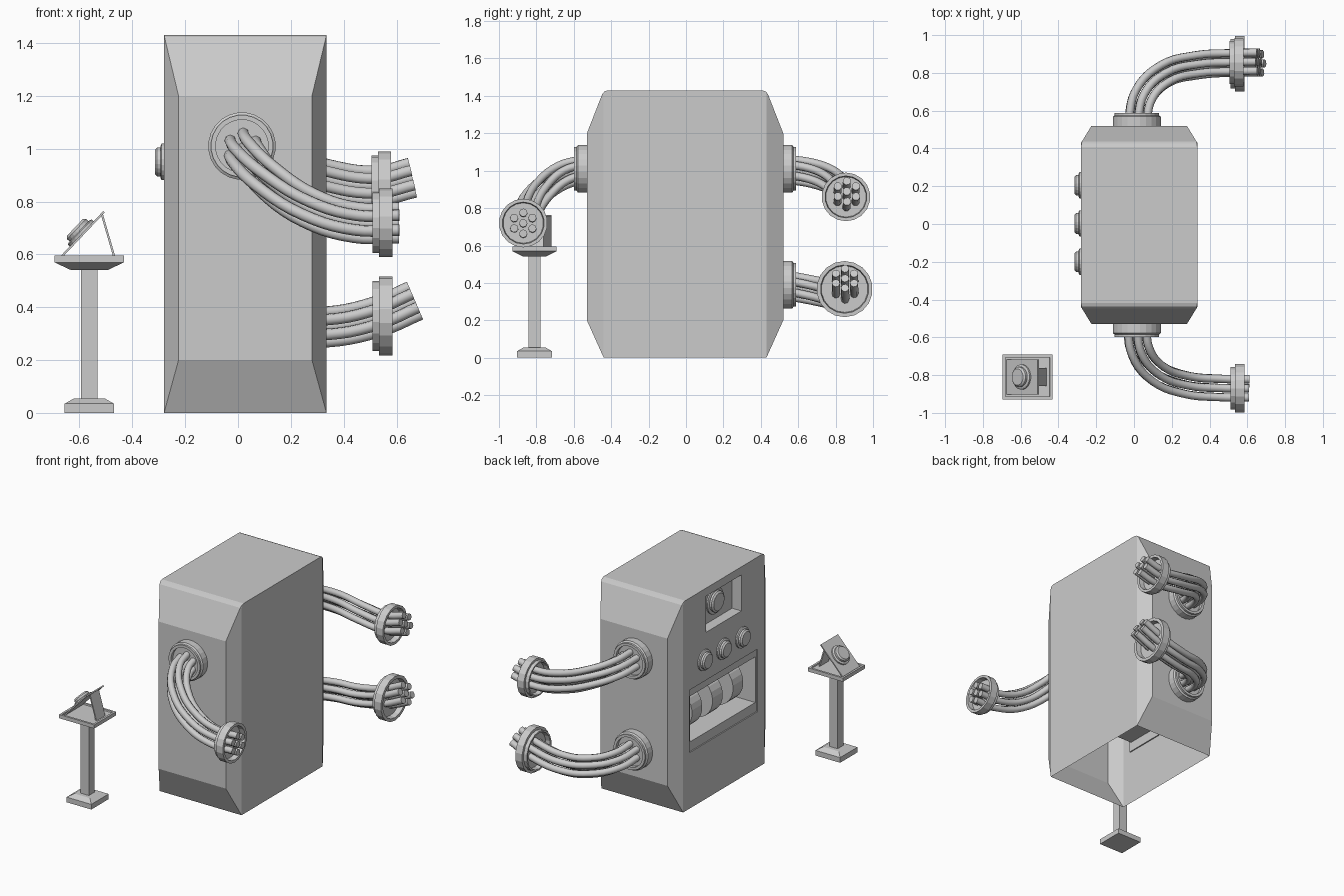
import bpy, bmesh, math
from mathutils import Vector

if "Cube" in bpy.data.objects:
    bpy.data.objects.remove(bpy.data.objects["Cube"])


def finish(name, bm):
    bmesh.ops.recalc_face_normals(bm, faces=bm.faces)
    me = bpy.data.meshes.new(name)
    bm.to_mesh(me)
    bm.free()
    ob = bpy.data.objects.new(name, me)
    bpy.context.collection.objects.link(ob)
    return ob


def loft(rings):
    """Skin a list of equal-length point rings and cap both ends."""
    bm = bmesh.new()
    vs = [[bm.verts.new(p) for p in r] for r in rings]
    n = len(vs[0])
    for a, b in zip(vs, vs[1:]):
        for i in range(n):
            j = (i + 1) % n
            bm.faces.new((a[i], a[j], b[j], b[i]))
    bm.faces.new(vs[0])
    bm.faces.new(vs[-1])
    return bm


def lathe(name, profile, loc, axis, sides=16):
    """Turn (radius, height) pairs about an axis."""
    q = Vector(axis).to_track_quat('Z', 'Y')
    rings = []
    for r, h in profile:
        rings.append([Vector(loc) + q @ Vector((r * math.cos(t), r * math.sin(t), h))
                      for t in (2 * math.pi * (i + .5) / sides for i in range(sides))])
    return finish(name, loft(rings))


def stack(name, cx, cy, levels):
    """Square-section loft from (z, half x, half y) levels."""
    return finish(name, loft([[(cx - a, cy - b, z), (cx + a, cy - b, z),
                               (cx + a, cy + b, z), (cx - a, cy + b, z)] for z, a, b in levels]))


def box(name, x0, x1, y0, y1, z0, z1):
    return stack(name, (x0 + x1) / 2, (y0 + y1) / 2,
                 [(z, (x1 - x0) / 2, (y1 - y0) / 2) for z in (z0, z1)])


def button(name, loc, axis, s=1.0):
    prof = [(.07, -.004), (.07, .009), (.062, .013), (.056, .013), (.056, .026), (.046, .035)]
    return lathe(name, [(r * s, h) for r, h in prof], loc, axis, 20)


# cabinet: box with chamfered front and back
def rect(y, x0, x1, z0, z1):
    return [(x0, y, z0), (x1, y, z0), (x1, y, z1), (x0, y, z1)]


bm = loft([rect(-.53, -.225, .28, .2, 1.2), rect(-.44, -.28, .335, 0, 1.43),
           rect(.43, -.28, .335, 0, 1.43), rect(.52, -.225, .28, .2, 1.2)])
top = [e for e in bm.edges if all(v.co.z > 1.42 for v in e.verts)
       and abs(e.verts[0].co.y - e.verts[1].co.y) < .01]
bmesh.ops.bevel(bm, geom=top, offset=.022, segments=2, profile=.5, affect='EDGES')
cabinet = finish("cabinet", bm)

# window recesses in the left face
cutters = [box("screen_cutter", -.4, -.21, -.195, .185, 1.13, 1.375),
           box("reel_frame_cutter", -.4, -.272, -.37, .36, .38, .805),
           box("reel_bay_cutter", -.4, .08, -.355, .345, .445, .755)]
for c in cutters:
    c.hide_render = True
    m = cabinet.modifiers.new(c.name, 'BOOLEAN')
    m.operation, m.solver, m.object = 'DIFFERENCE', 'EXACT', c
dg = bpy.context.evaluated_depsgraph_get()
me = bpy.data.meshes.new_from_object(cabinet.evaluated_get(dg))
cabinet.modifiers.clear()
cabinet.data = me
for c in cutters:
    bpy.data.objects.remove(c)

# open underside
bm = bmesh.new()
bm.from_mesh(me)
under = [f for f in bm.faces if all(v.co.z < .001 for v in f.verts)]
bmesh.ops.delete(bm, geom=under, context='FACES')
bm.to_mesh(me)
bm.free()

# screen knob, push buttons and reels
button("screen_knob", (-.21, -.005, 1.255), (-1, 0, 0), 1.25)
for i, y in enumerate((-.2, .003, .205)):
    button(f"push_button_{i + 1}", (-.28, y, .95), (-1, 0, 0))
    lathe(f"reel_{i + 1}", [(.145, -.055), (.145, .055)],
          (-.09, (i - 1) * .22 - .005, .6), (0, 1, 0), 24)
lathe("reel_axle", [(.02, -.35), (.02, .35)], (-.09, -.005, .6), (0, 1, 0), 10)


# hose bundles: wall socket, seven hoses, end collar
def bundle(name, path, ring, ring_r):
    pts = [Vector(p) for p in path]
    side = 1 if pts[1].y > pts[0].y else -1
    lathe(name + "_socket", [(.128, -.01), (.128, .048), (.118, .055), (.118, .068),
                             (.1, .068), (.1, .045)], pts[0], (0, side, 0), 24)
    s = ring_r / .13
    lathe(name + "_collar", [(r * s, h) for r, h in
          [(.1, .03), (.105, 0), (.115, 0), (.115, .024), (.13, .024), (.13, .075),
           (.112, .075), (.108, .04)]], ring, (1, 0, 0), 18)
    cu = bpy.data.curves.new(name + "_hoses", 'CURVE')
    cu.dimensions = '3D'
    cu.bevel_depth, cu.bevel_resolution = .022, 2
    cu.use_fill_caps, cu.resolution_u = True, 5
    offs = [(0, 0)] + [(.056 * math.cos(a), .056 * math.sin(a))
                       for a in (math.radians(30 + 60 * k) for k in range(6))]
    for u, v in offs:
        sp = cu.splines.new('BEZIER')
        sp.bezier_points.add(len(pts) - 1)
        for i, p in enumerate(pts):
            t = (pts[min(i + 1, len(pts) - 1)] - pts[max(i - 1, 0)]).normalized()
            right = t.cross(Vector((0, 0, 1))).normalized()
            b = sp.bezier_points[i]
            b.co = p + right * u + right.cross(t) * v
            b.handle_left_type = b.handle_right_type = 'AUTO'
        sp.use_smooth = True
    ob = bpy.data.objects.new(name + "_hoses", cu)
    bpy.context.collection.objects.link(ob)


bundle("front_hose", [(.015, -.53, 1.01), (.03, -.66, .975), (.11, -.78, .885),
                      (.27, -.85, .775), (.45, -.868, .72), (.61, -.87, .72)],
       (.51, -.87, .72), .13)
bundle("back_upper_hose", [(.015, .52, 1.01), (.05, .68, .985), (.16, .795, .94),
                           (.33, .845, .885), (.53, .857, .86), (.66, .86, .89)],
       (.505, .855, .86), .13)
bundle("back_lower_hose", [(.015, .52, .39), (.05, .68, .36), (.16, .79, .335),
                           (.33, .835, .325), (.53, .85, .365), (.67, .85, .425)],
       (.51, .848, .367), .15)

# pedestal beside the cabinet
px, py = -.563, -.81
stack("pedestal_base", px, py, [(0, .093, .093), (.035, .093, .093), (.055, .058, .058)])
stack("pedestal_post", px, py, [(.05, .031, .031), (.55, .031, .031)])
stack("pedestal_tray", px, py, [(.54, .068, .06), (.57, .132, .118), (.595, .132, .118),
                                (.595, .118, .104), (.587, .116, .102)])


# slanted panel, its prop and its button
def sheet(name, a, b, y0, y1, t=.008):
    a, b = Vector(a), Vector(b)
    n = Vector((b.y - a.y, a.x - b.x)).normalized() * t
    prof = [a, b, b + n, a + n]
    return finish(name, loft([[(p.x, y, p.y) for p in prof] for y in (y0, y1)]))


sheet("control_panel", (-.675, .59), (-.51, .764), py - .092, py + .092)
sheet("panel_prop", (-.512, .755), (-.463, .587), py - .047, py + .047)
button("panel_button", (-.592, py, .678), (-.174, 0, .165), .95)
